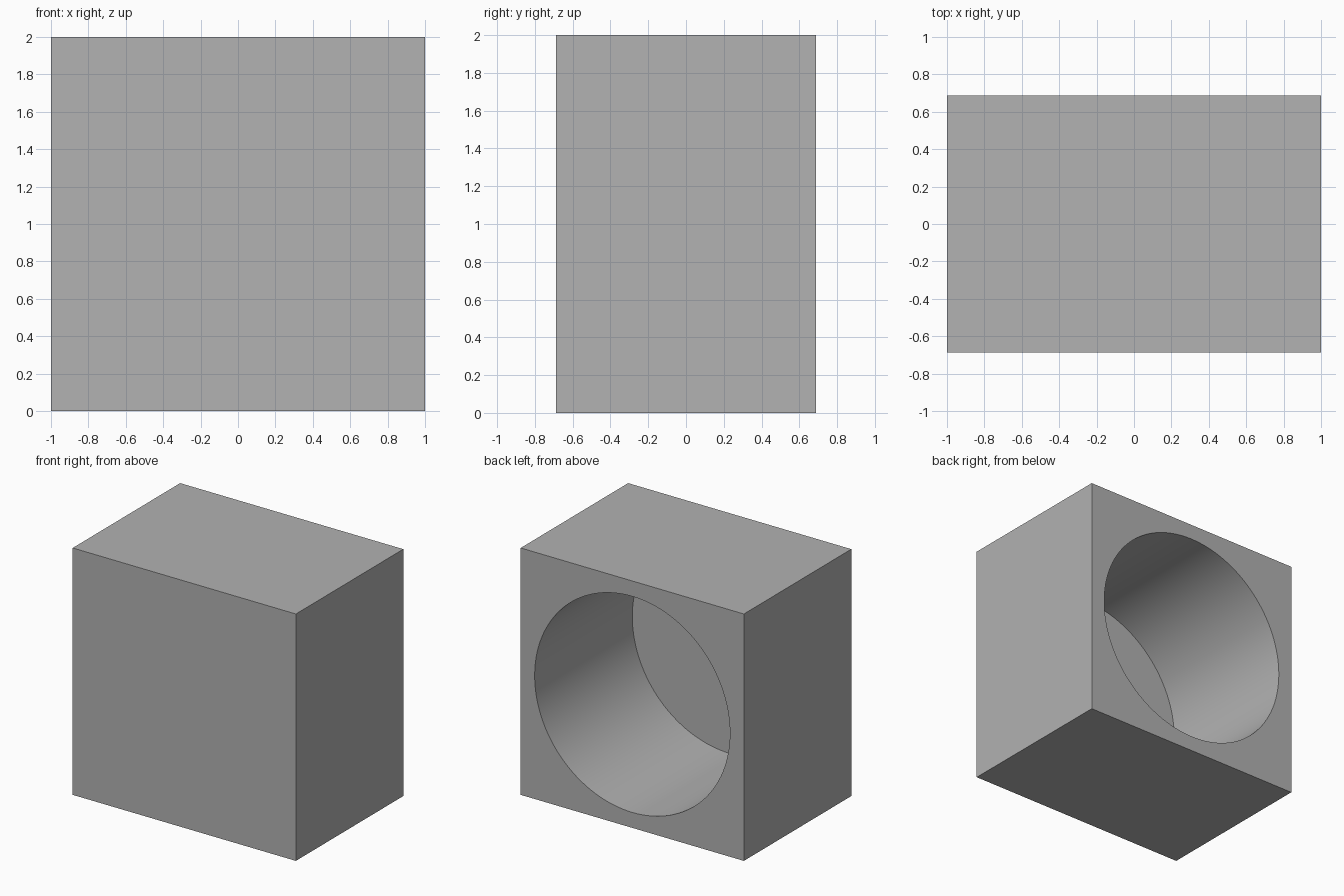
import bpy
import math

WIDTH, DEPTH, HEIGHT = 2.0, 1.375, 2.0
WALL = 0.125                       # thinnest wall around the bore and at its floor
RADIUS = WIDTH / 2 - WALL

if "Cube" in bpy.data.objects:
    bpy.data.objects.remove(bpy.data.objects["Cube"], do_unlink=True)

# Single plain grey
grey = bpy.data.materials.new("plain_grey")
grey.use_nodes = True
colour = (0.445, 0.445, 0.445, 1)
grey.diffuse_color = colour
grey.node_tree.nodes["Principled BSDF"].inputs["Base Color"].default_value = colour

# Solid block
bpy.ops.mesh.primitive_cube_add(size=1, location=(0, 0, HEIGHT / 2))
block = bpy.context.object
block.name = "bored_block"
block.scale = (WIDTH, DEPTH, HEIGHT)
bpy.ops.object.transform_apply(location=False, rotation=False, scale=True)
block.data.materials.append(grey)

# Cutter for the blind round bore, open at the back
floor_y = -DEPTH / 2 + WALL
end_y = DEPTH / 2 + WALL
bpy.ops.mesh.primitive_cylinder_add(
    vertices=128, radius=RADIUS, depth=end_y - floor_y,
    location=(0, (floor_y + end_y) / 2, HEIGHT / 2),
    rotation=(math.pi / 2, 0, 0))
cutter = bpy.context.object
cutter.name = "bore_cutter"
cutter.hide_render = True
cutter.data.materials.append(grey)

# Cut the bore, then discard the cutter
cut = block.modifiers.new("bore", "BOOLEAN")
cut.operation = "DIFFERENCE"
cut.solver = "EXACT"
cut.object = cutter
bpy.ops.object.select_all(action="DESELECT")
block.select_set(True)
bpy.context.view_layer.objects.active = block
bpy.ops.object.modifier_apply(modifier=cut.name)
bpy.data.objects.remove(cutter, do_unlink=True)

# Smooth bore wall, crisp edges
bpy.ops.object.shade_smooth_by_angle(angle=math.radians(30))
